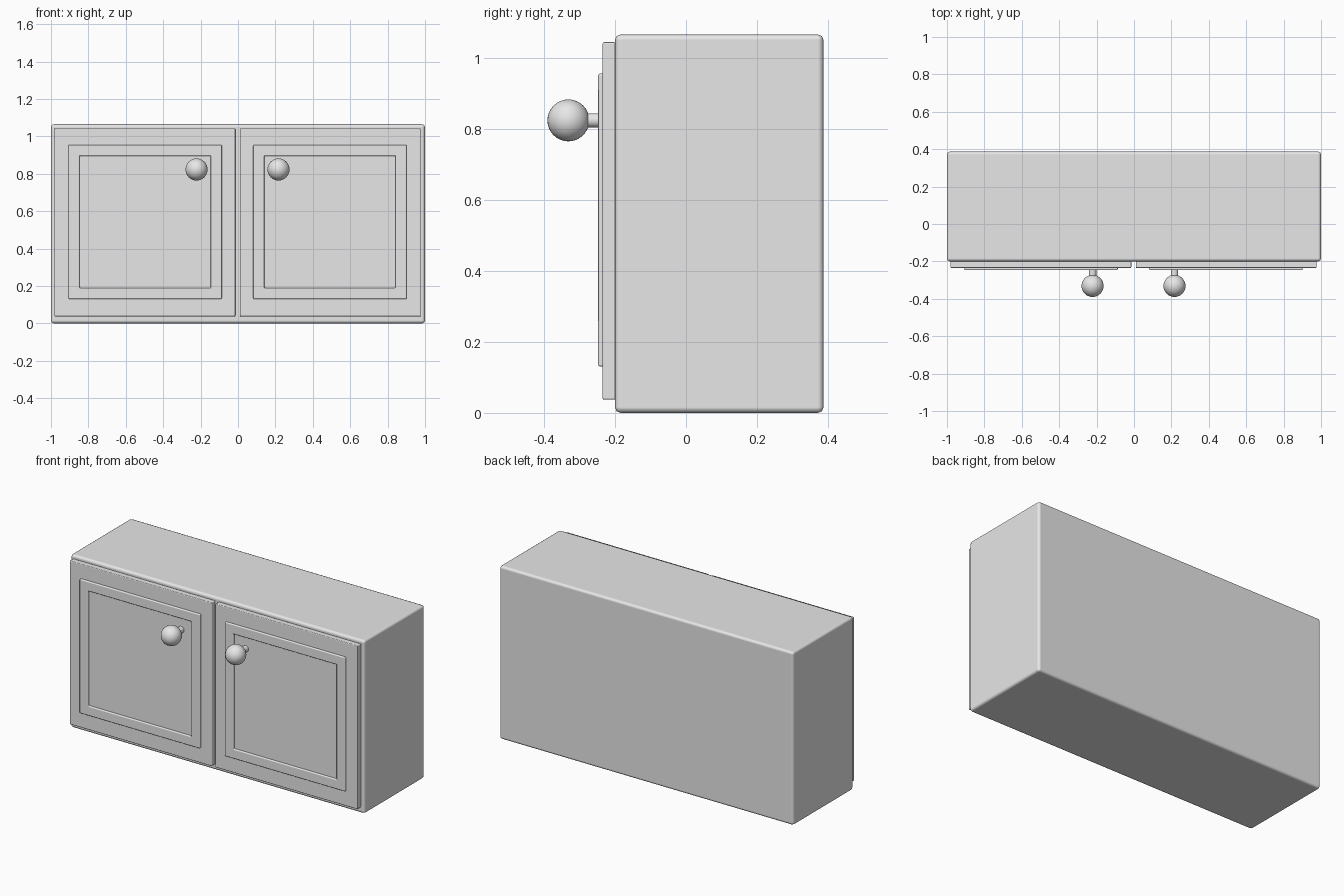
import bpy
import bmesh
from mathutils import Matrix, Vector

if "Cube" in bpy.data.objects:
    bpy.data.objects.remove(bpy.data.objects["Cube"], do_unlink=True)

GREY = (0.8, 0.8, 0.8, 1)
paint = bpy.data.materials.new("light grey paint")
paint.use_nodes = True
paint.diffuse_color = GREY
paint.node_tree.nodes["Principled BSDF"].inputs["Base Color"].default_value = GREY

CENTRE = -0.0025   # line between the two doors
DOOR_FRONT = -0.235


def finish(name, bm, bevel=0.0, segments=2):
    """Turn a bmesh into a painted, softly bevelled object."""
    bmesh.ops.recalc_face_normals(bm, faces=bm.faces)
    mesh = bpy.data.meshes.new(name)
    bm.to_mesh(mesh)
    bm.free()
    mesh.materials.append(paint)
    obj = bpy.data.objects.new(name, mesh)
    bpy.context.collection.objects.link(obj)
    if bevel:
        mod = obj.modifiers.new("soft edges", 'BEVEL')
        mod.width = bevel
        mod.segments = segments
        mod.limit_method = 'ANGLE'
        mod.harden_normals = True
    bpy.ops.object.select_all(action='DESELECT')
    obj.select_set(True)
    bpy.context.view_layer.objects.active = obj
    bpy.ops.object.shade_smooth_by_angle()
    return obj


def box(name, x, y, z, bevel):
    """Box from (low, high) ranges."""
    bm = bmesh.new()
    bmesh.ops.create_cube(bm, size=1)
    low, high = Vector((x[0], y[0], z[0])), Vector((x[1], y[1], z[1]))
    size, mid = high - low, (low + high) / 2
    for v in bm.verts:
        v.co = Vector(a * b for a, b in zip(v.co, size)) + mid
    return finish(name, bm, bevel)


def moulding(name, x, z, y, border, bevel):
    """Rectangular picture-frame trim standing on the door face."""
    bm = bmesh.new()

    def ring(inset, depth):
        x0, x1, z0, z1 = x[0] + inset, x[1] - inset, z[0] + inset, z[1] - inset
        return [bm.verts.new((a, depth, c))
                for a, c in ((x0, z0), (x1, z0), (x1, z1), (x0, z1))]

    loops = [ring(0, y[1]), ring(0, y[0]), ring(border, y[0]), ring(border, y[1])]
    for a, b in zip(loops, loops[1:] + loops[:1]):
        for i in range(4):
            j = (i + 1) % 4
            bm.faces.new((a[i], a[j], b[j], b[i]))
    return finish(name, bm, bevel)


def knob(name, x, z):
    """Ball on a short round stem."""
    bm = bmesh.new()
    bmesh.ops.create_uvsphere(bm, u_segments=32, v_segments=16, radius=0.059,
                              matrix=Matrix.Translation((x, -0.331, z)))
    turn = Matrix.Rotation(1.5708, 4, 'X')
    bmesh.ops.create_cone(bm, cap_ends=True, segments=24, radius1=0.02, radius2=0.02,
                          depth=0.08, matrix=Matrix.Translation((x, -0.27, z)) @ turn)
    return finish(name, bm)


# Cabinet carcass
box("cabinet_body", (-1, 1), (-0.2, 0.387), (0, 1.065), 0.016)

# Two mirrored doors with trim and knob
for side, s in (("left", 1), ("right", -1)):
    def span(a, b):
        return sorted((CENTRE + s * a, CENTRE + s * b))

    box(side + "_door", span(0.012, 0.979), (DOOR_FRONT, -0.198), (0.037, 1.043), 0.005)
    moulding(side + "_door_trim", span(0.084, 0.904), (0.13, 0.955),
             (-0.247, DOOR_FRONT + 0.004), 0.06, 0.006)
    knob(side + "_knob", CENTRE + s * 0.219, 0.823)
